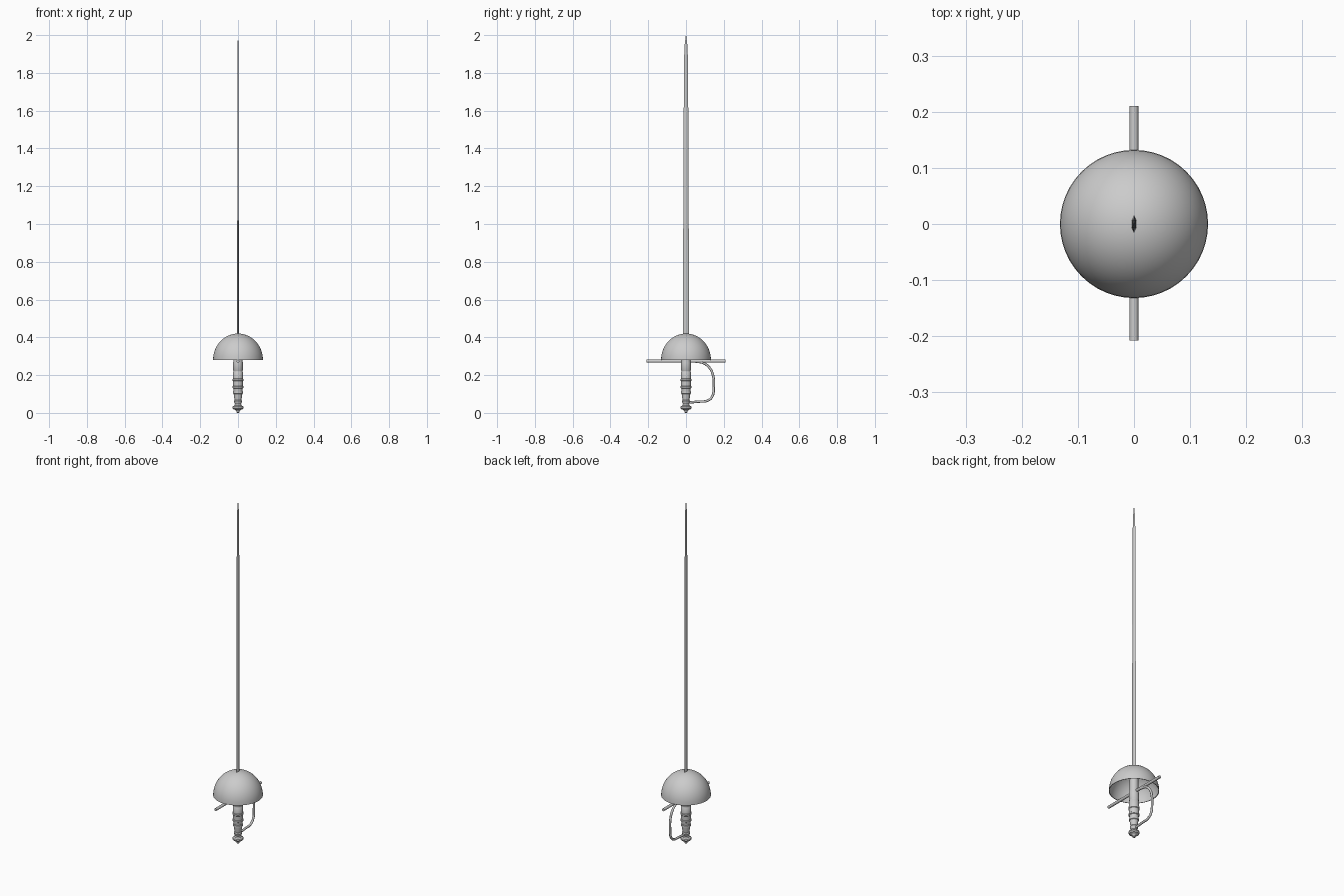
import bpy, bmesh, math

if "Cube" in bpy.data.objects:
    bpy.data.objects.remove(bpy.data.objects["Cube"])


def make_object(name, bm, angle=None):
    bmesh.ops.recalc_face_normals(bm, faces=bm.faces)
    mesh = bpy.data.meshes.new(name)
    bm.to_mesh(mesh)
    bm.free()
    ob = bpy.data.objects.new(name, mesh)
    bpy.context.collection.objects.link(ob)
    if angle:
        bpy.ops.object.select_all(action='DESELECT')
        ob.select_set(True)
        bpy.context.view_layer.objects.active = ob
        bpy.ops.object.shade_smooth_by_angle(angle=math.radians(angle))
    return ob


def loft(name, rings, angle=None):
    """Skin a stack of equal-length point rings and cap both ends."""
    bm = bmesh.new()
    loops = [[bm.verts.new(p) for p in ring] for ring in rings]
    n = len(loops[0])
    for a, b in zip(loops, loops[1:]):
        for i in range(n):
            j = (i + 1) % n
            bm.faces.new((a[i], a[j], b[j], b[i]))
    bm.faces.new(loops[0][::-1])
    bm.faces.new(loops[-1])
    return make_object(name, bm, angle)


def lathe(name, profile, steps, angle):
    bm = bmesh.new()
    vs = [bm.verts.new((r, 0, z)) for r, z in profile]
    es = [bm.edges.new(p) for p in zip(vs, vs[1:])]
    bmesh.ops.spin(bm, geom=vs + es, cent=(0, 0, 0), axis=(0, 0, 1),
                   angle=2 * math.pi, steps=steps, use_merge=True)
    bmesh.ops.remove_doubles(bm, verts=bm.verts, dist=1e-5)
    return make_object(name, bm, angle)


# Blade: flattened hexagonal section with a tapered point
def blade_ring(w, t, z):
    return [(t, -w * .45, z), (t, w * .45, z), (0, w, z),
            (-t, w * .45, z), (-t, -w * .45, z), (0, -w, z)]


loft("blade", [blade_ring(*s) for s in (
    (.016, .0045, .39), (.0145, .004, 1.0), (.012, .003, 1.6),
    (.0105, .0025, 1.87), (.007, .002, 1.95), (.0008, .0005, 2.0))])

# Cup guard: thin hollow dome
R, H, Z0, T = .132, .139, .281, .003
arc = [i * math.pi / 24 for i in range(13)]
outer = [(R * math.cos(a), Z0 + H * math.sin(a)) for a in arc]
inner = [((R - T) * math.cos(a), Z0 + (H - T) * math.sin(a)) for a in arc]
lathe("cup_guard", inner[::-1] + outer, 48, 40)

# Crossguard bar
loft("crossguard", [[(.008 * math.cos(i * math.pi / 8), y,
                      .274 + .008 * math.sin(i * math.pi / 8)) for i in range(16)]
                    for y in (-.208, .21)], 40)

# Turned grip and pommel
grip = [(0, .003), (.006, .003), (.010, .012), (.014, .016), (.026, .020),
        (.030, .027), (.028, .034), (.019, .039), (.016, .046), (.020, .054),
        (.022, .062), (.018, .068), (.021, .085), (.023, .100),
        (.026, .102), (.026, .112), (.023, .114), (.025, .130),
        (.029, .133), (.029, .141), (.026, .143), (.027, .168),
        (.030, .171), (.030, .179), (.027, .181), (.027, .215),
        (.025, .218), (.025, .223), (.027, .226), (.026, .265),
        (.023, .285), (.022, .400), (0, .400)]
lathe("grip", grip, 24, 35)

# Knuckle bow: swept round tube
curve = bpy.data.curves.new("knuckle_bow", 'CURVE')
curve.dimensions = '3D'
curve.bevel_depth = .0065
curve.bevel_resolution = 2
curve.resolution_u = 6
curve.use_fill_caps = True
path = [(.050, .272), (.092, .264), (.126, .237), (.144, .195), (.147, .140),
        (.138, .085), (.112, .064), (.070, .060), (.015, .055)]
spline = curve.splines.new('BEZIER')
spline.bezier_points.add(len(path) - 1)
for pt, (y, z) in zip(spline.bezier_points, path):
    pt.co = (0, y, z)
    pt.handle_left_type = pt.handle_right_type = 'AUTO'
bpy.context.collection.objects.link(bpy.data.objects.new("knuckle_bow", curve))

# Pommel button resting on the ground plane
loft("pommel_button", [[(r * math.cos(i * math.pi / 8), r * math.sin(i * math.pi / 8), z)
                        for i in range(16)]
                       for r, z in ((.005, 0), (.009, .004), (.009, .013))], 40)
